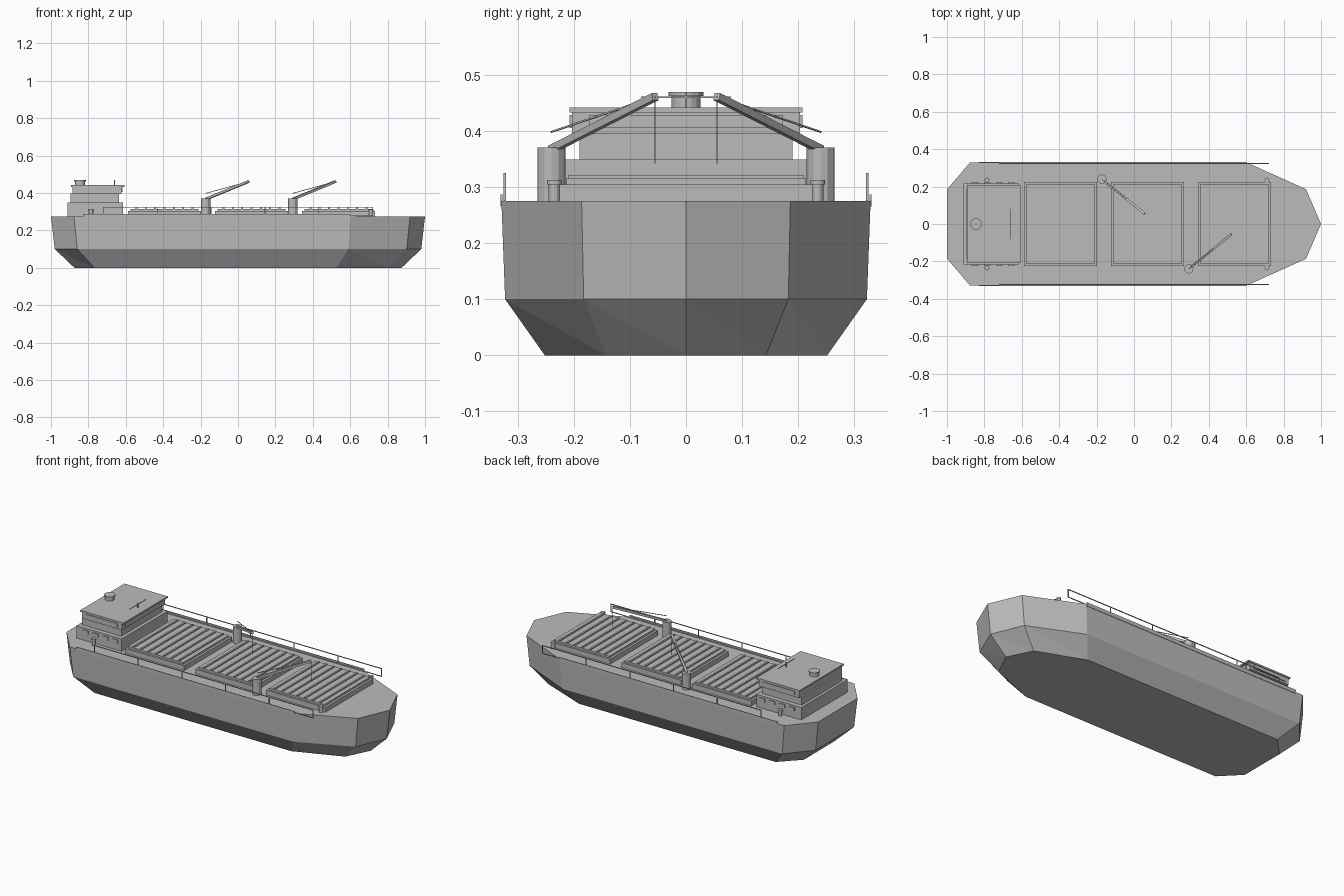
import bpy
import bmesh
from mathutils import Vector, Matrix

cube = bpy.data.objects.get("Cube")
if cube:
    bpy.data.objects.remove(cube, do_unlink=True)

grey = bpy.data.materials.new("plain grey")
grey.use_nodes = True
GREY = (0.5, 0.5, 0.5, 1)
grey.diffuse_color = GREY
grey.node_tree.nodes["Principled BSDF"].inputs["Base Color"].default_value = GREY


def finish(name, bm):
    bmesh.ops.recalc_face_normals(bm, faces=bm.faces)
    mesh = bpy.data.meshes.new(name)
    bm.to_mesh(mesh)
    bm.free()
    mesh.materials.append(grey)
    obj = bpy.data.objects.new(name, mesh)
    bpy.context.collection.objects.link(obj)
    return obj


def add_box(bm, low, high):
    low, high = Vector(low), Vector(high)
    size = Matrix.Diagonal((*(high - low), 1))
    bmesh.ops.create_cube(bm, size=1, matrix=Matrix.Translation((low + high) / 2) @ size)


def add_beam(bm, start, end, width):
    # Square bar between two points
    start, end = Vector(start), Vector(end)
    along = end - start
    turn = along.to_track_quat("Z", "Y").to_matrix().to_4x4()
    size = Matrix.Diagonal((width, width, along.length, 1))
    bmesh.ops.create_cube(bm, size=1, matrix=Matrix.Translation((start + end) / 2) @ turn @ size)


def add_cylinder(bm, x, y, bottom, top, radius, sides=12):
    bmesh.ops.create_cone(bm, cap_ends=True, segments=sides, radius1=radius, radius2=radius,
                          depth=top - bottom,
                          matrix=Matrix.Translation((x, y, (bottom + top) / 2)))


def box(name, low, high):
    bm = bmesh.new()
    add_box(bm, low, high)
    return finish(name, bm)


# Hull: three scaled copies of the deck outline
DECK = 0.275
half = [(-1, -0.185), (-0.877, -0.329), (0.602, -0.329), (0.92, -0.186)]
outline = half + [(1, 0)] + [(x, -y) for x, y in reversed(half)]
bm = bmesh.new()
rings = [[bm.verts.new((x * sx, y * sy, z)) for x, y in outline]
         for sx, sy, z in ((0.875, 0.765, 0), (0.98, 0.98, 0.1), (1, 1, DECK))]
keel, knuckle, rim = rings
bm.faces.new(rim)
bm.faces.new(keel[::-1])
for i in range(len(outline)):
    j = (i + 1) % len(outline)
    bm.faces.new((knuckle[i], knuckle[j], rim[j], rim[i]))
    bm.faces.new((keel[i], keel[j], knuckle[i]))
    bm.faces.new((knuckle[i], keel[j], knuckle[j]))
finish("hull", bm)

# Cargo hatches with ribbed lids
for n, x in enumerate((-0.393, 0.072, 0.537), 1):
    box(f"hatch_coaming_{n}", (x - 0.195, -0.225, DECK), (x + 0.195, 0.225, 0.304))
    box(f"hatch_lid_{n}", (x - 0.182, -0.214, 0.304), (x + 0.182, 0.214, 0.315))
    bm = bmesh.new()
    for k in range(-3, 4):
        rib = x + k * 0.05
        add_box(bm, (rib - 0.005, -0.21, 0.314), (rib + 0.005, 0.21, 0.321))
    finish(f"hatch_ribs_{n}", bm)

# Deckhouse tiers
box("deckhouse", (-0.911, -0.217, DECK), (-0.615, 0.217, 0.349))
box("accommodation", (-0.895, -0.19, 0.349), (-0.635, 0.19, 0.396))
box("bridge", (-0.885, -0.203, 0.394), (-0.622, 0.203, 0.434))
box("bridge_roof", (-0.893, -0.208, 0.433), (-0.608, 0.208, 0.442))

# Window plates on bridge and deckhouse
bm = bmesh.new()
add_box(bm, (-0.623, -0.173, 0.405), (-0.618, 0.173, 0.428))
for side in (-1, 1):
    add_box(bm, (-0.86, side * 0.205 - 0.003, 0.405), (-0.65, side * 0.205 + 0.003, 0.428))
finish("bridge_windows", bm)
bm = bmesh.new()
for side in (-1, 1):
    for k in range(4):
        x = -0.85 + k * 0.065
        add_box(bm, (x - 0.018, side * 0.219 - 0.003, 0.318),
                (x + 0.018, side * 0.219 + 0.003, 0.338))
finish("deckhouse_windows", bm)

# Funnel and mast on the roof
bm = bmesh.new()
add_cylinder(bm, -0.845, 0, 0.44, 0.463, 0.026, 16)
add_cylinder(bm, -0.845, 0, 0.462, 0.469, 0.031, 16)
finish("funnel", bm)
bm = bmesh.new()
add_beam(bm, (-0.66, 0, 0.44), (-0.66, 0, 0.469), 0.004)
add_beam(bm, (-0.66, -0.08, 0.46), (-0.66, 0.08, 0.46), 0.003)
finish("mast", bm)

# Deck cranes, on opposite sides
for n, (x, side) in enumerate(((-0.172, 1), (0.293, -1)), 1):
    y = side * 0.24
    tip = (x + 0.228, side * 0.055, 0.461)
    bm = bmesh.new()
    add_cylinder(bm, x, y, DECK, 0.37, 0.025)
    finish(f"crane_post_{n}", bm)
    bm = bmesh.new()
    add_beam(bm, (x, y, 0.367), tip, 0.013)
    finish(f"crane_boom_{n}", bm)
    bm = bmesh.new()
    add_beam(bm, (x, y, 0.398), tip, 0.003)
    add_beam(bm, tip, (tip[0], tip[1], 0.342), 0.002)
    finish(f"crane_cables_{n}", bm)

# Railings, deck edge strips and bollards on both sides
for name, side in (("left", 1), ("right", -1)):
    y = side * 0.323
    bm = bmesh.new()
    add_beam(bm, (-0.72, y, 0.323), (0.72, y, 0.323), 0.004)
    add_beam(bm, (-0.72, y, 0.277), (0.72, y, 0.277), 0.004)
    for k in range(6):
        x = -0.72 + k * 0.288
        add_beam(bm, (x, y, DECK), (x, y, 0.324), 0.004)
    finish(f"{name}_railing", bm)
    box(f"{name}_edge_strip", (-0.83, side * 0.329 - 0.002, 0.265),
        (0.6, side * 0.329 + 0.002, 0.287))
    bm = bmesh.new()
    for x in (-0.786, 0.711):
        add_cylinder(bm, x, side * 0.235, DECK, 0.306, 0.01)
        add_cylinder(bm, x, side * 0.235, 0.304, 0.312, 0.013)
    finish(f"{name}_bollards", bm)
